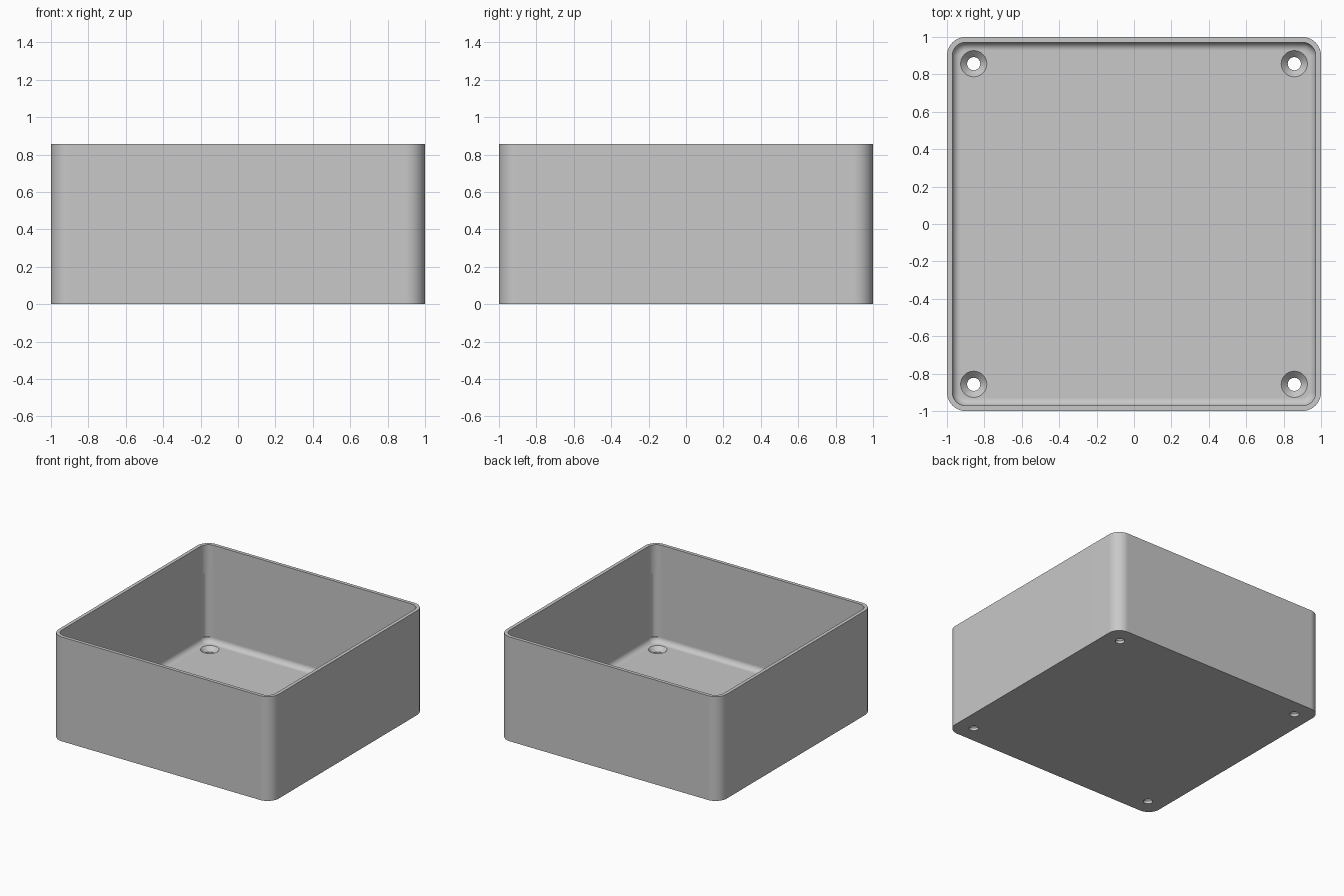
import bpy, bmesh
from math import sin, cos, pi

cube = bpy.data.objects.get("Cube")
if cube:
    bpy.data.objects.remove(cube, do_unlink=True)

HEIGHT, WALL, FLOOR = 0.857, 0.0286, 0.057
RADIUS, FILLET = 0.1, 0.043
HOLE, GROOVE = 0.857, 0.927      # corner offsets of screw holes and tool grooves

grey = bpy.data.materials.new("light grey")
grey.use_nodes = True
colour = (0.58, 0.58, 0.58, 1)
grey.diffuse_color = colour
grey.node_tree.nodes["Principled BSDF"].inputs["Base Color"].default_value = colour


def rounded_square(bm, inset, z, steps=10):
    """Ring of vertices round a square inset from the outer outline."""
    r, centre = RADIUS - inset, 1 - RADIUS
    ring = []
    for q, (sx, sy) in enumerate([(1, 1), (-1, 1), (-1, -1), (1, -1)]):
        for i in range(steps + 1):
            a = (q + i / steps) * pi / 2
            ring.append(bm.verts.new((sx * centre + r * cos(a), sy * centre + r * sin(a), z)))
    return ring


def circle(bm, x, y, r, z, n=40):
    return [bm.verts.new((x + r * cos(2 * pi * i / n), y + r * sin(2 * pi * i / n), z))
            for i in range(n)]


def skin(bm, rings):
    """Join rings into a closed solid."""
    for a, b in zip(rings, rings[1:]):
        for i in range(len(a)):
            j = (i + 1) % len(a)
            bm.faces.new((a[i], a[j], b[j], b[i]))
    bm.faces.new(rings[0][::-1])
    bm.faces.new(rings[-1])


def finish(bm, name):
    bmesh.ops.recalc_face_normals(bm, faces=bm.faces)
    mesh = bpy.data.meshes.new(name)
    bm.to_mesh(mesh)
    bm.free()
    obj = bpy.data.objects.new(name, mesh)
    bpy.context.collection.objects.link(obj)
    mesh.materials.append(grey)
    return obj


# Open box with a filleted inner floor edge
bm = bmesh.new()
profile = [(0, 0), (0, HEIGHT), (WALL, HEIGHT)]
for i in range(9):
    a = i / 8 * pi / 2
    profile.append((WALL + FILLET * (1 - cos(a)), FLOOR + FILLET * (1 - sin(a))))
skin(bm, [rounded_square(bm, inset, z) for inset, z in profile])
box = finish(bm, "open_box")

# Countersunk screw holes and shallow corner grooves
bm = bmesh.new()
for sx in (-1, 1):
    for sy in (-1, 1):
        skin(bm, [circle(bm, sx * HOLE, sy * HOLE, r, z) for r, z in
                  [(0.035, -0.05), (0.035, 0.022), (0.07, FLOOR), (0.07, 0.09)]])
        skin(bm, [circle(bm, sx * GROOVE, sy * GROOVE, 0.04, z) for z in (0.1, 0.626)])
cutter = finish(bm, "hole_cutter")
cutter.hide_render = True

cut = box.modifiers.new("holes", "BOOLEAN")
cut.operation = "DIFFERENCE"
cut.solver = "EXACT"
cut.object = cutter

bpy.ops.object.select_all(action="DESELECT")
box.select_set(True)
bpy.context.view_layer.objects.active = box
bpy.ops.object.modifier_apply(modifier=cut.name)
bpy.data.objects.remove(cutter, do_unlink=True)

# Smooth fillets, crisp rims
bpy.ops.object.shade_smooth_by_angle(angle=0.52)
weighted = box.modifiers.new("weighted_normals", "WEIGHTED_NORMAL")
weighted.keep_sharp = True
